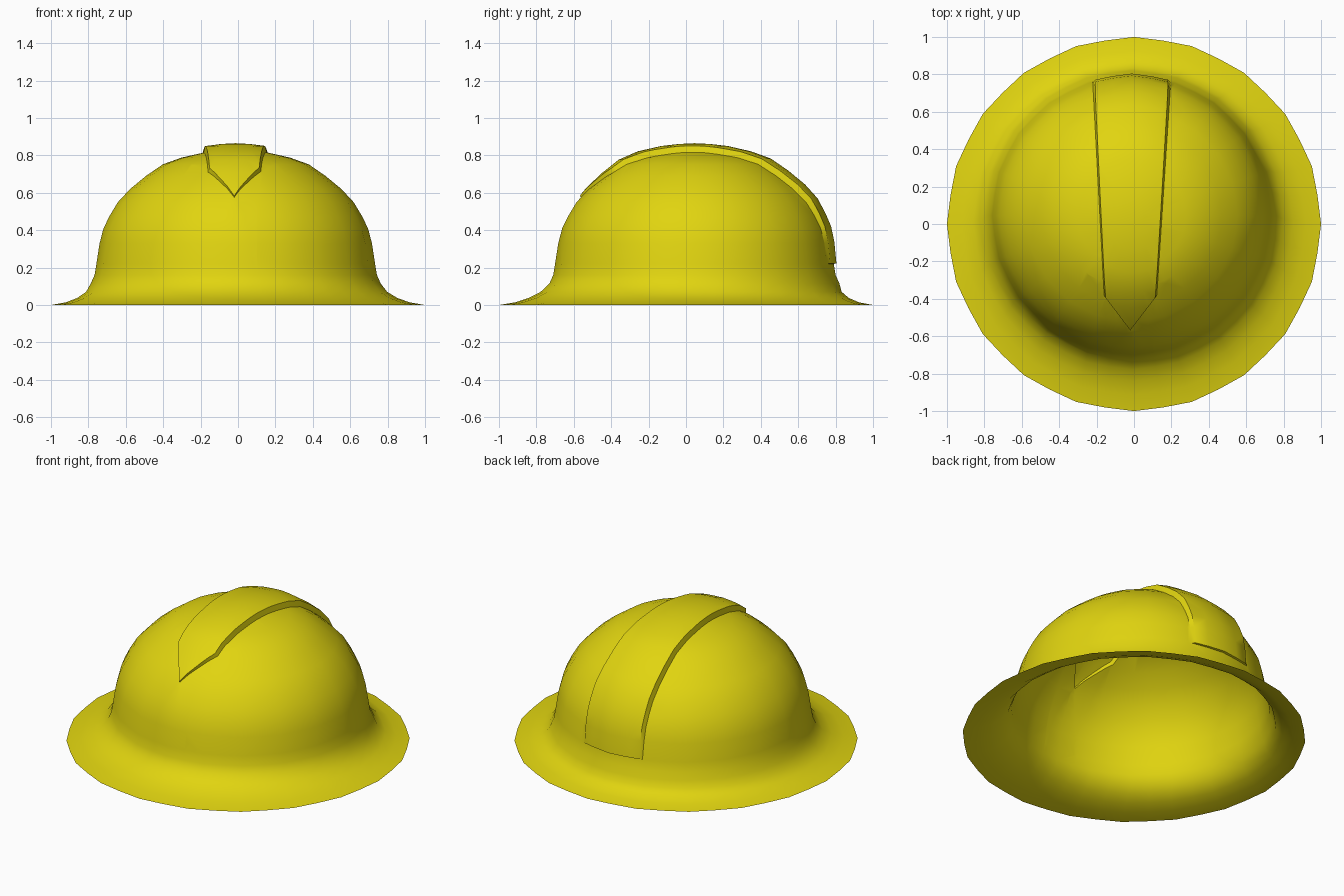
import bpy, bmesh, math
from mathutils import Vector

cube = bpy.data.objects.get("Cube")
if cube:
    bpy.data.objects.remove(cube, do_unlink=True)

# Single flat colour
yellow = bpy.data.materials.new("safety_yellow")
yellow.use_nodes = True
colour = (0.75, 0.66, 0.005, 1)
yellow.diffuse_color = colour
yellow.node_tree.nodes["Principled BSDF"].inputs["Base Color"].default_value = colour

SEGMENTS = 40
RIDGE_BASE = 0.22
CROWN_SHIFT = Vector((-0.012, 0.045, 0))
PROFILE = [(1, 0), (0.92, 0.014), (0.855, 0.038), (0.805, 0.07), (0.775, 0.115),
           (0.755, 0.16), (0.745, RIDGE_BASE), (0.728, 0.33), (0.707, 0.41),
           (0.675, 0.475), (0.63, 0.55), (0.565, 0.62), (0.48, 0.69), (0.39, 0.752),
           (0.29, 0.788), (0.17, 0.815), (0.08, 0.825)]

bm = bmesh.new()

# Brim and crown: rings of the profile, crown slightly towards the back
rings = []
for r, z in PROFILE:
    ring = []
    for i in range(SEGMENTS):
        a = math.tau * i / SEGMENTS
        rr = r * (0.993 if i % 2 else 1)
        shift = CROWN_SHIFT * min(1, z / 0.115)
        ring.append(bm.verts.new(Vector((rr * math.cos(a), rr * math.sin(a), z)) + shift))
    rings.append(ring)
for low, high in zip(rings, rings[1:]):
    for i in range(SEGMENTS):
        j = (i + 1) % SEGMENTS
        bm.faces.new((low[i], low[j], high[j], high[i]))
pole = bm.verts.new(CROWN_SHIFT + Vector((0, 0, 0.829)))
for i in range(SEGMENTS):
    bm.faces.new((rings[-1][i], rings[-1][(i + 1) % SEGMENTS], pole))

# Ridge outline: tapered strip with a pointed front, cut into the crown
tip = Vector((-0.02, -0.56, 0))
right_front, right_back = Vector((-0.16, -0.38, 0)), Vector((-0.222, 0.78, 0))
left_front, left_back = Vector((0.122, -0.38, 0)), Vector((0.198, 0.78, 0))
planes = []
for a, b in ((right_front, right_back), (left_back, left_front),
             (tip, right_front), (left_front, tip)):
    d = b - a
    planes.append((a, Vector((d.y, -d.x, 0)).normalized()))

for k, (co, normal) in enumerate(planes):
    faces = [f for f in bm.faces
             if f.calc_center_median().z > RIDGE_BASE
             and abs(f.calc_center_median().x) < 0.4
             and (k < 2 or f.calc_center_median().y < -0.25)]
    geom = set(faces)
    for f in faces:
        geom.update(f.edges)
        geom.update(f.verts)
    bmesh.ops.bisect_plane(bm, geom=list(geom), dist=1e-5, plane_co=co, plane_no=normal)


def in_ridge(p):
    return p.z > RIDGE_BASE and all((p - co).dot(n) > 0 for co, n in planes)


# Raise the ridge, fading out towards its two ends
bm.normal_update()
region = [f for f in bm.faces if in_ridge(f.calc_center_median())]
result = bmesh.ops.extrude_face_region(bm, geom=region)
bmesh.ops.delete(bm, geom=[f for f in region if f.is_valid], context='FACES')
raised = [g for g in result["geom"] if isinstance(g, bmesh.types.BMVert)]
centre = Vector((CROWN_SHIFT.x, CROWN_SHIFT.y, 0.1))
for v in raised:
    fade_front = min(1, max(0, (v.co.y + 0.56) / 0.3))
    fade_back = min(1, max(0, (v.co.z - RIDGE_BASE) / 0.35)) if v.co.y > 0 else 1
    height = 0.036 * min(0.3 + 0.7 * fade_front, 0.4 + 0.6 * fade_back)
    v.co += (v.co - centre).normalized() * height
    v.co.x = tip.x + (v.co.x - tip.x) * 0.91

bmesh.ops.recalc_face_normals(bm, faces=bm.faces[:])
top = max(bm.faces, key=lambda f: f.calc_center_median().z)
if top.normal.z < 0:
    bmesh.ops.reverse_faces(bm, faces=bm.faces[:])

mesh = bpy.data.meshes.new("hard_hat_shell")
bm.to_mesh(mesh)
bm.free()
mesh.materials.append(yellow)
hat = bpy.data.objects.new("hard_hat_shell", mesh)
bpy.context.collection.objects.link(hat)

bpy.ops.object.select_all(action='DESELECT')
hat.select_set(True)
bpy.context.view_layer.objects.active = hat
bpy.ops.object.shade_smooth_by_angle(angle=math.radians(40))
